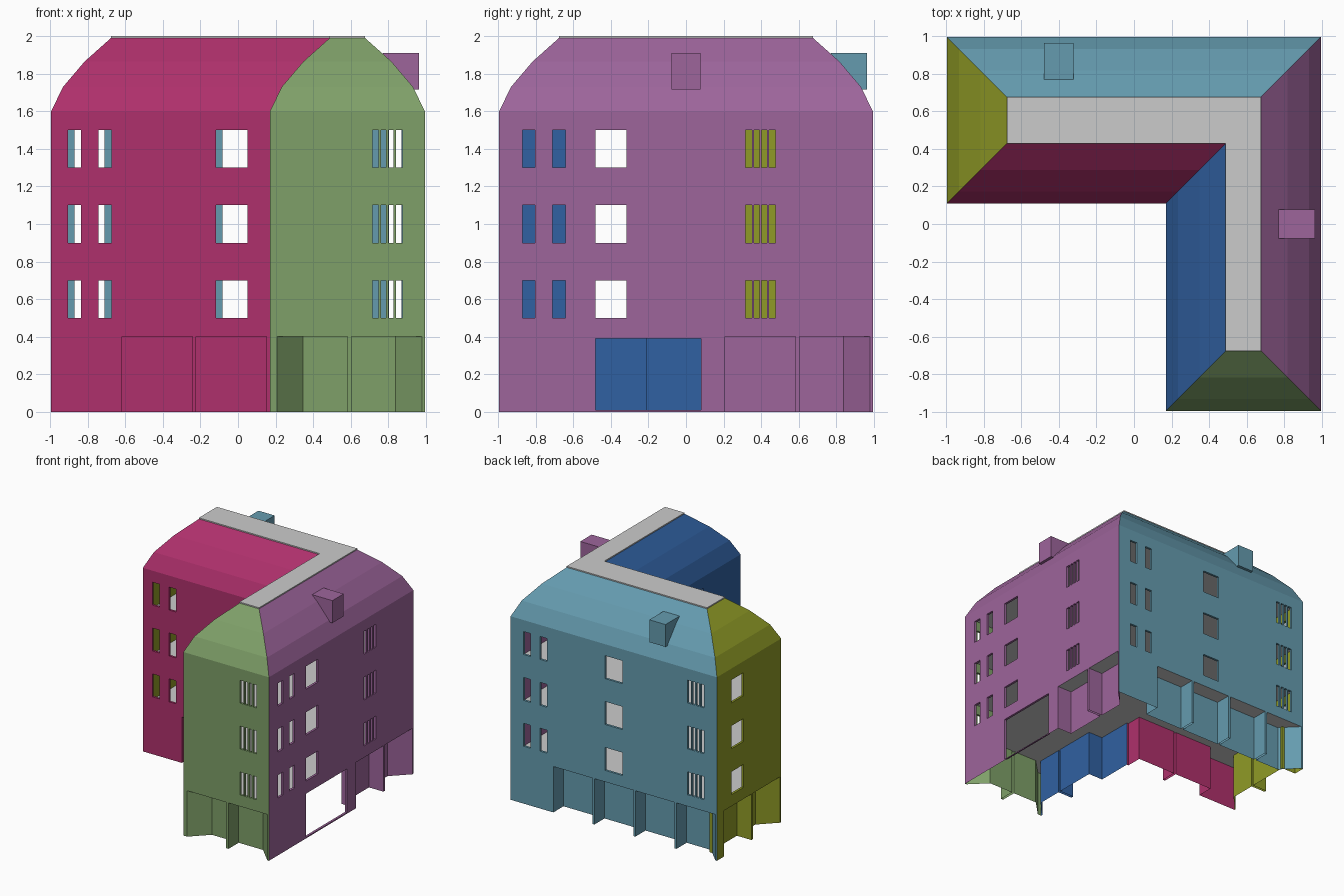
import bpy, bmesh
from mathutils import Vector

if "Cube" in bpy.data.objects:
    bpy.data.objects.remove(bpy.data.objects["Cube"])

E = 0.995
CORNERS = [Vector(c) for c in ((-E, .11), (.17, .11), (.17, -E), (E, -E), (E, E), (-E, E))]
ROOF = [(0, 1.6), (.063, 1.73), (.178, 1.865), (.318, 1.99)]   # inset, height
SILLS = (.5, .9, 1.3)
WIN_H, REVEAL, BAY_D, BAY_H = .2, .02, .14, .4


def finish(name, bm, color=None):
    bmesh.ops.remove_doubles(bm, verts=bm.verts, dist=1e-5)
    me = bpy.data.meshes.new(name)
    bm.to_mesh(me)
    bm.free()
    ob = bpy.data.objects.new(name, me)
    bpy.context.collection.objects.link(ob)
    if color:
        mat = bpy.data.materials.get(color[0]) or bpy.data.materials.new(color[0])
        mat.diffuse_color = (*color[1], 1)
        mat.use_nodes = True
        mat.node_tree.nodes["Principled BSDF"].inputs["Base Color"].default_value = mat.diffuse_color
        me.materials.append(mat)
    return ob


def face(bm, pts):
    return bm.faces.new([bm.verts.new(p) for p in pts])


def inward(i):
    d = (CORNERS[(i + 1) % 6] - CORNERS[i % 6]).normalized()
    return Vector((-d.y, d.x))


def inset(i, d):
    return CORNERS[i % 6] + d * (inward(i - 1) + inward(i))


def slab(name, d, z, thick=0):
    bm = bmesh.new()
    f = face(bm, [(*inset(i, d), z) for i in range(6)])
    if thick:
        r = bmesh.ops.extrude_face_region(bm, geom=[f])
        vs = [v for v in r['geom'] if isinstance(v, bmesh.types.BMVert)]
        bmesh.ops.translate(bm, verts=vs, vec=(0, 0, thick))
        bmesh.ops.recalc_face_normals(bm, faces=bm.faces)
    finish(name, bm)


def facade(i, name, color, windows, bays, barred=None, passage=None):
    a, b = CORNERS[i], CORNERS[(i + 1) % 6]
    along, n = (b - a).normalized(), inward(i)
    length = (b - a).length
    ax = 0 if abs(along.x) > .5 else 1

    def u(w):
        return round(abs(w - a[ax]), 4)

    def P(uu, z, depth=0):
        return (*(a + along * uu + n * depth), z)

    wins = [(u(c) - w / 2, u(c) + w / 2) for c, w in windows]
    if barred is not None:
        wins.append((u(barred) - .08, u(barred) + .08))
    holes = [(u0, u1, z, z + WIN_H) for u0, u1 in wins for z in SILLS]
    if passage:
        p = sorted(map(u, passage))
        holes.append((p[0], p[1], .01, .39))
    recesses = []
    for w0, w1, s0, s1 in bays:          # s0, s1: mitred sides
        lo, hi = (u(w0), s0), (u(w1), s1)
        recesses.append(sorted((lo, hi)))

    # Wall sheet with openings left out
    blocked = holes + [(l[0], h[0], 0, BAY_H) for l, h in recesses]
    us = sorted({0, length} | {x for h in blocked for x in h[:2]})
    zs = sorted({0, BAY_H, 1.6} | {round(z, 4) for h in blocked for z in h[2:]})
    bm = bmesh.new()
    for u0, u1 in zip(us, us[1:]):
        for z0, z1 in zip(zs, zs[1:]):
            cu, cz = (u0 + u1) / 2, (z0 + z1) / 2
            if not any(h[0] < cu < h[1] and h[2] < cz < h[3] for h in blocked):
                face(bm, [P(u0, z0), P(u1, z0), P(u1, z1), P(u0, z1)])

    # Window reveals
    for u0, u1, z0, z1 in holes:
        ring = [(u0, z0), (u1, z0), (u1, z1), (u0, z1)]
        for k in range(4):
            p, q = ring[k], ring[(k + 1) % 4]
            face(bm, [P(*p), P(*p, REVEAL), P(*q, REVEAL), P(*q)])

    # Recessed ground-floor bays
    for (u0, s0), (u1, s1) in recesses:
        path = [(u0, 0), (u0 + s0 * BAY_D, BAY_D), (u1 - s1 * BAY_D, BAY_D), (u1, 0)]
        for (p, d0), (q, d1) in zip(path, path[1:]):
            face(bm, [P(p, 0, d0), P(q, 0, d1), P(q, BAY_H, d1), P(p, BAY_H, d0)])

    # Curved roof slope, mitred at both ends
    for (d0, z0), (d1, z1) in zip(ROOF, ROOF[1:]):
        face(bm, [(*inset(i, d0), z0), (*inset(i + 1, d0), z0),
                  (*inset(i + 1, d1), z1), (*inset(i, d1), z1)])
    finish(name + "_facade", bm, color)

    # Window bars
    if barred is not None:
        bm = bmesh.new()
        for z in SILLS:
            for k in (-1, 0, 1):
                c = u(barred) + k * .04
                loop = [(c - .006, 0), (c + .006, 0), (c + .006, REVEAL), (c - .006, REVEAL)]
                for m in range(4):
                    (p, d0), (q, d1) = loop[m], loop[(m + 1) % 4]
                    face(bm, [P(p, z, d0), P(q, z, d1), P(q, z + WIN_H, d1), P(p, z + WIN_H, d0)])
        finish(name + "_window_bars", bm, color)


def dormer(i, name, color, centre):
    # Wedge standing out of the roof slope
    a, b = CORNERS[i], CORNERS[(i + 1) % 6]
    along, n = (b - a).normalized(), inward(i)
    ax = 0 if abs(along.x) > .5 else 1
    prof = [(.03, 1.715), (.03, 1.91), (.225, 1.91), (.065, 1.715)]
    bm = bmesh.new()
    rows = []
    for s in (-.078, .078):
        base = a + along * (abs(centre - a[ax]) + s)
        rows.append([bm.verts.new((*(base + n * d), z)) for d, z in prof])
    for r in rows:
        bm.faces.new(r)
    for k in range(3 + 1):
        if k != 2:                      # side lying in the roof stays open
            m = (k + 1) % 4
            bm.faces.new([rows[0][k], rows[0][m], rows[1][m], rows[1][k]])
    bmesh.ops.recalc_face_normals(bm, faces=bm.faces)
    finish(name + "_dormer", bm, color)


CRIMSON = ("crimson", (.43, .03, .15))
BLUE = ("blue", (.03, .12, .36))
GREEN = ("green", (.21, .35, .14))
PURPLE = ("purple", (.34, .13, .33))
TEAL = ("teal", (.13, .33, .43))
OLIVE = ("olive", (.28, .33, .02))
WIDE, SLIM = .166, .068

facade(0, "court_front", CRIMSON, [(-.87, SLIM), (-.708, SLIM), (-.033, WIDE)],
       [(-.618, -.243, 0, 0), (-.223, .153, 0, 0)])
facade(1, "court_side", BLUE, [(-.4, WIDE)],
       [(-.21, -.583, 0, 0), (-.605, -.978, 0, 1)])
facade(2, "front_end", GREEN, [], [(.207, .583, 1, 0), (.605, .98, 0, 1)], barred=.795)
facade(3, "right", PURPLE, [(-.837, SLIM), (-.677, SLIM), (-.4, WIDE)],
       [(.207, .583, 0, 0), (.605, .98, 0, 1)], barred=.397, passage=(-.483, .08))
facade(4, "back", TEAL, [(.837, SLIM), (.677, SLIM), (0, WIDE)],
       [(.583, .207, 0, 0), (.187, -.188, 0, 0), (-.208, -.585, 0, 0), (-.605, -.98, 0, 1)],
       barred=-.79)
facade(5, "left", OLIVE, [(.71, WIDE)], [(.895, .52, 0, 0), (.5, .125, 0, 1)])

dormer(3, "right", PURPLE, 0)
dormer(4, "back", TEAL, -.4)

# Floors, attic ceiling and flat roof
for k, z in enumerate((.4, .8, 1.2, 1.6)):
    slab(f"floor_{k + 1}", 0, z)
slab("flat_roof", .318, 1.99, .01)
